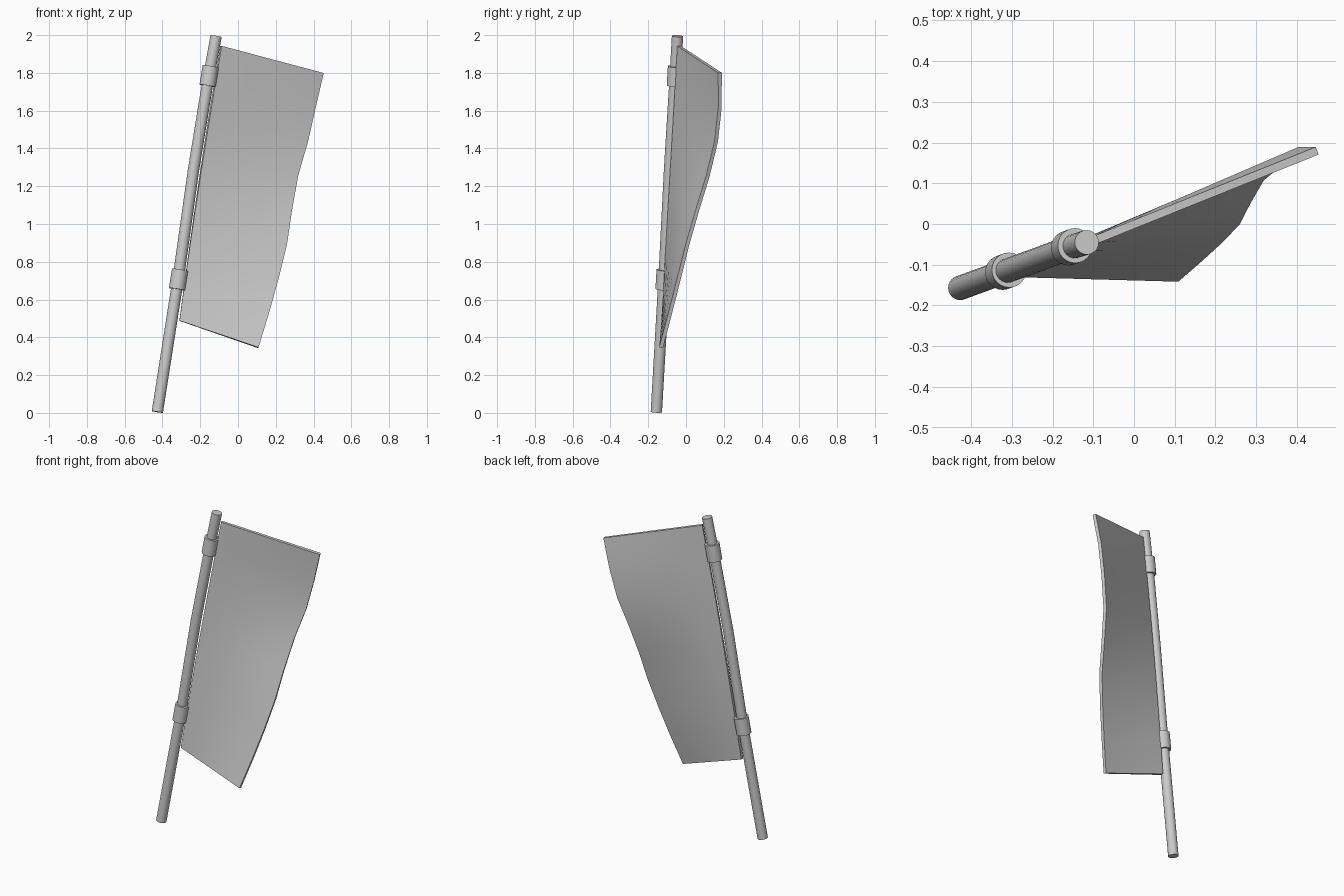
import bpy, bmesh
from mathutils import Vector

if "Cube" in bpy.data.objects:
    bpy.data.objects.remove(bpy.data.objects["Cube"])

SIDES = 24


def finish(name, bm, angle):
    bmesh.ops.recalc_face_normals(bm, faces=bm.faces)
    me = bpy.data.meshes.new(name)
    bm.to_mesh(me)
    bm.free()
    ob = bpy.data.objects.new(name, me)
    bpy.context.collection.objects.link(ob)
    bpy.ops.object.select_all(action='DESELECT')
    ob.select_set(True)
    bpy.context.view_layer.objects.active = ob
    bpy.ops.object.shade_smooth_by_angle(angle=angle)
    return ob


def rod(name, points, radius):
    """Capped round rod swept through the given points."""
    from math import sin, cos, tau
    pts = [Vector(p) for p in points]
    bm = bmesh.new()
    rings = []
    for i, p in enumerate(pts):
        axis = (pts[min(i + 1, len(pts) - 1)] - pts[max(i - 1, 0)]).normalized()
        side = Vector((0, 1, 0)).cross(axis).normalized()
        up = axis.cross(side)
        rings.append([bm.verts.new(p + radius * (cos(tau * k / SIDES) * side + sin(tau * k / SIDES) * up))
                      for k in range(SIDES)])
    for a, b in zip(rings, rings[1:]):
        for k in range(SIDES):
            n = (k + 1) % SIDES
            bm.faces.new((a[k], a[n], b[n], b[k]))
    bm.faces.new(rings[0])
    bm.faces.new(rings[-1])
    return finish(name, bm, 0.6)


# Slightly bent leaning pole
rod("pole", [(-0.427, -0.157, 0.005), (-0.318, -0.117, 0.70), (-0.235, -0.087, 1.29),
             (-0.155, -0.057, 1.78), (-0.116, -0.045, 1.995)], 0.030)

# Two collars around the pole
axis = Vector((0.157, 0.057, 0.98)).normalized() * 0.052
for name, centre in (("lower_collar", (-0.315, -0.116, 0.706)), ("upper_collar", (-0.153, -0.056, 1.783))):
    c = Vector(centre)
    rod(name, [c - axis, c + axis], 0.043)

# Waving cloth: straight hoist edge by the pole, rippled free edge
free_edge = [(0.45, 0.18), (0.408, 0.18), (0.367, 0.16), (0.315, 0.116), (0.283, 0.06),
             (0.257, 0.008), (0.213, -0.038), (0.163, -0.084), (0.108, -0.132)]
top, bottom = Vector((-0.09, -0.037, 1.943)), Vector((-0.31, -0.12, 0.488))
ROWS, COLS = len(free_edge) - 1, 6
bm = bmesh.new()
grid = []
for r, (x, y) in enumerate(free_edge):
    t = r / ROWS
    hoist = top.lerp(bottom, t) + Vector((-0.028 * t * (1 - t), 0, 0))
    fly = Vector((x, y, 1.80 - 1.455 * t))
    grid.append([bm.verts.new(hoist.lerp(fly, c / COLS)) for c in range(COLS + 1)])
for a, b in zip(grid, grid[1:]):
    for c in range(COLS):
        bm.faces.new((a[c], b[c], b[c + 1], a[c + 1]))
cloth = finish("flag_cloth", bm, 0.6)
solid = cloth.modifiers.new("thickness", 'SOLIDIFY')
solid.thickness = 0.02
solid.offset = 0
bpy.ops.object.modifier_apply(modifier=solid.name)
bpy.ops.object.shade_smooth_by_angle(angle=0.6)
